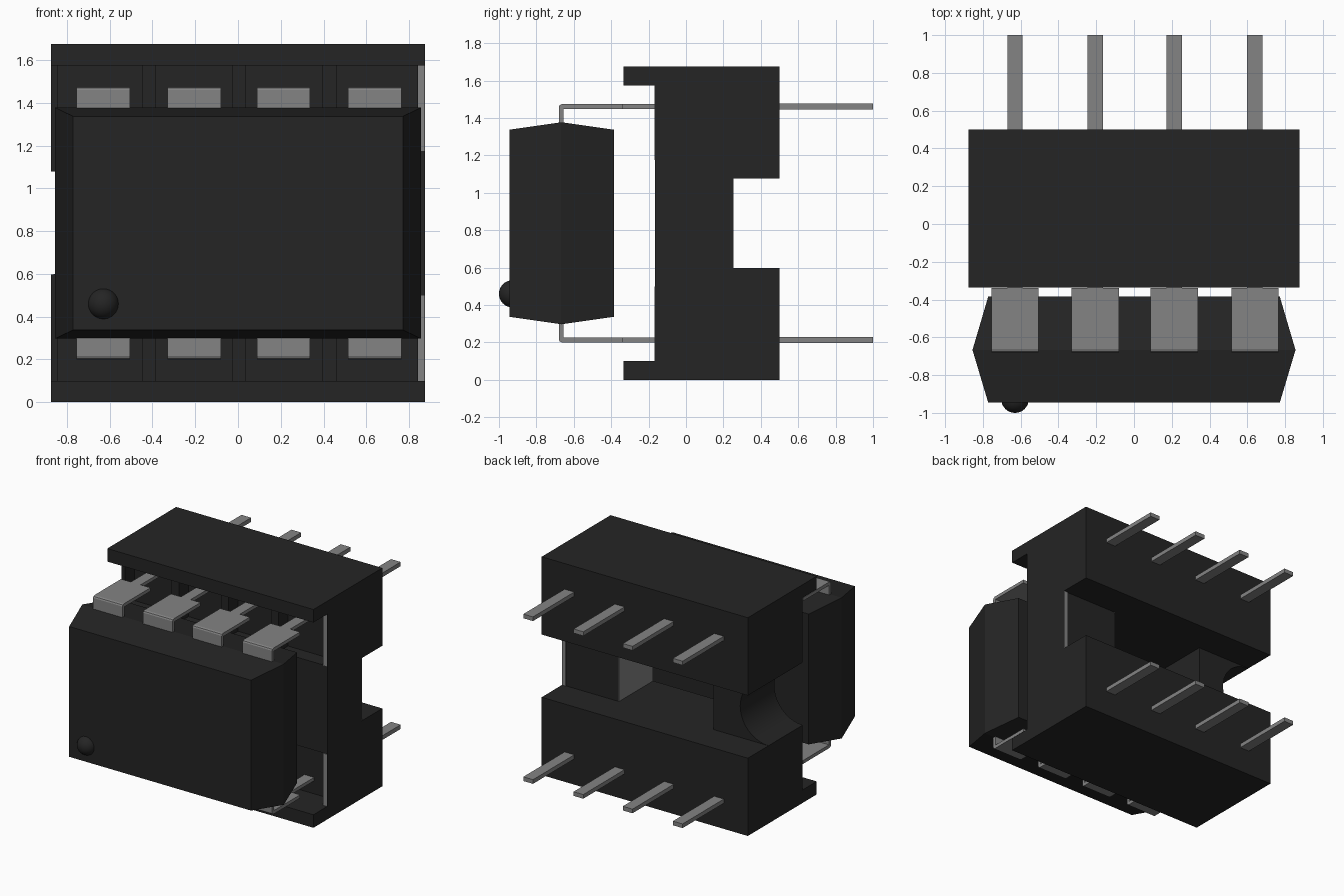
import bpy, bmesh, math
from mathutils import Vector

cube = bpy.data.objects.get("Cube")
if cube:
    bpy.data.objects.remove(cube, do_unlink=True)


def material(name, rgb, rough):
    m = bpy.data.materials.new(name)
    m.use_nodes = True
    m.diffuse_color = (*rgb, 1)
    b = m.node_tree.nodes["Principled BSDF"]
    b.inputs["Base Color"].default_value = (*rgb, 1)
    b.inputs["Roughness"].default_value = rough
    return m


BLACK = material("black plastic", (0.018, 0.018, 0.018), 0.6)
GREY = material("grey metal", (0.23, 0.23, 0.23), 0.5)
MID = 0.8375  # height of the horizontal symmetry plane


def finish(name, bm, mat):
    bmesh.ops.recalc_face_normals(bm, faces=bm.faces)
    me = bpy.data.meshes.new(name)
    bm.to_mesh(me)
    bm.free()
    me.materials.append(mat)
    ob = bpy.data.objects.new(name, me)
    bpy.context.collection.objects.link(ob)
    return ob


def prism(name, pts, axis, a, b, mat, flip=False):
    """Extrude a 2D outline along x (points are y, z) or y (points are x, z)."""
    bm = bmesh.new()
    verts = []
    for u, z in pts:
        z = 2 * MID - z if flip else z
        verts.append(bm.verts.new((a, u, z) if axis == "x" else (u, a, z)))
    face = bm.faces.new(verts)
    out = bmesh.ops.extrude_face_region(bm, geom=[face])
    move = Vector((b - a, 0, 0)) if axis == "x" else Vector((0, b - a, 0))
    bmesh.ops.translate(bm, vec=move,
                        verts=[v for v in out["geom"] if isinstance(v, bmesh.types.BMVert)])
    return finish(name, bm, mat)


def box(name, x0, x1, y0, y1, z0, z1, mat, flip=False):
    return prism(name, [(y0, z0), (y1, z0), (y1, z1), (y0, z1)], "x", x0, x1, mat, flip)


# Chip body: wide middle section tapering to the front and back faces
bm = bmesh.new()
rings = []
for y, hx, hz in ((-0.945, 0.772, 0.5), (-0.667, 0.855, 0.54), (-0.385, 0.772, 0.5)):
    rings.append([bm.verts.new((sx * hx, y, MID + sz * hz))
                  for sx, sz in ((-1, -1), (1, -1), (1, 1), (-1, 1))])
bm.faces.new(rings[0])
bm.faces.new(rings[2])
for r, s in zip(rings, rings[1:]):
    for i in range(4):
        j = (i + 1) % 4
        bm.faces.new((r[i], r[j], s[j], s[i]))
finish("chip_body", bm, BLACK)

# Round marker in the lower corner of the chip
bpy.ops.mesh.primitive_uv_sphere_add(segments=32, ring_count=16, radius=0.073,
                                     location=(-0.63, -0.927, 0.46))
dot = bpy.context.object
dot.name = "corner_marker"
dot.data.materials.append(BLACK)
bpy.ops.object.shade_smooth_by_angle()

# Socket rails with lip and recessed pin channel, mirrored top and bottom
RAIL = [(-0.335, 0), (0.5, 0), (0.5, 0.597), (-0.165, 0.597), (-0.165, 0.5),
        (-0.05, 0.5), (-0.05, 0.1), (-0.335, 0.1)]
DIVIDERS = ((-0.875, -0.845), (-0.45, -0.385), (-0.025, 0.035), (0.395, 0.46), (0.84, 0.875))
LEADS = (-0.63, -0.205, 0.213, 0.64)
# Bent lead profile with a rounded shoulder
BEND = [(-0.68, 0.36), (-0.68, 0.215), (-0.675, 0.205), (-0.662, 0.2), (-0.34, 0.2),
        (-0.34, 0.226), (-0.656, 0.226), (-0.656, 0.36)]

for side, flip in (("lower", False), ("upper", True)):
    prism(side + "_rail", RAIL, "x", -0.875, 0.875, BLACK, flip)
    for i, (x0, x1) in enumerate(DIVIDERS):
        box(f"{side}_divider_{i + 1}", x0, x1, -0.165, -0.05, 0.1, 0.5, BLACK, flip)
    box(side + "_wall_strip", 0.842, 0.873, -0.169, -0.165, 0.1, 0.5, GREY, flip)
    for i, x in enumerate(LEADS):
        prism(f"{side}_chip_lead_{i + 1}", BEND, "x", x - 0.125, x + 0.125, GREY, flip)
        box(f"{side}_lead_tip_{i + 1}", x - 0.041, x + 0.041, -0.34, 0.49,
            0.2, 0.226, GREY, flip)
        box(f"{side}_socket_pin_{i + 1}", x - 0.041, x + 0.041, 0.48, 1.0,
            0.197, 0.229, GREY, flip)

# Socket end blocks joining the rails; the right-hand one has a round notch
arc = [(-0.875 + 0.24 * math.cos(t), MID + 0.24 * math.sin(t))
       for t in (math.radians(90 - 180 * k / 20) for k in range(21))]
notched = prism("notched_end_block", [(-0.41, 0.597), (-0.41, 1.078)] + arc, "y",
                -0.165, 0.25, BLACK)
bpy.ops.object.select_all(action="DESELECT")
notched.select_set(True)
bpy.context.view_layer.objects.active = notched
bpy.ops.object.shade_smooth_by_angle()
box("plain_end_block", 0.4, 0.875, -0.165, 0.25, 0.597, 1.078, BLACK)

# Grey plates on the plain end block
box("end_block_inner_plate", 0.394, 0.4, -0.165, 0.25, 0.597, 1.078, GREY)
box("end_block_back_strip", 0.845, 0.873, 0.25, 0.254, 0.597, 1.078, GREY)
